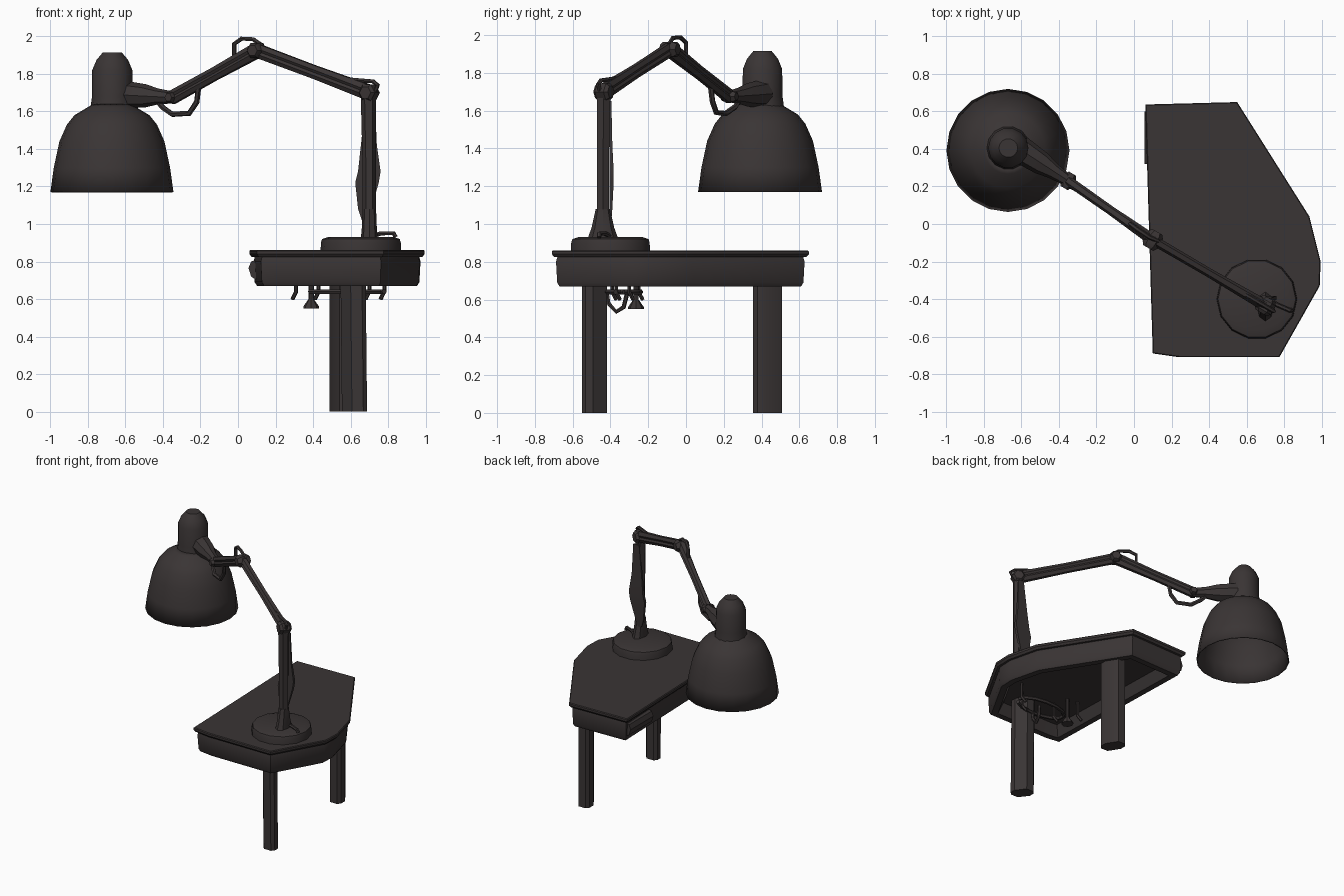
import bpy, bmesh, math
from mathutils import Vector

cube = bpy.data.objects.get("Cube")
if cube:
    bpy.data.objects.remove(cube, do_unlink=True)

dark = bpy.data.materials.new("dark_brown")
dark.use_nodes = True
colour = (0.042, 0.035, 0.035, 1)
dark.diffuse_color = colour
dark.node_tree.nodes["Principled BSDF"].inputs["Base Color"].default_value = colour


def finish(obj):
    obj.data.materials.clear()
    obj.data.materials.append(dark)
    bpy.ops.object.select_all(action='DESELECT')
    obj.select_set(True)
    bpy.context.view_layer.objects.active = obj
    if obj.type == 'CURVE':
        bpy.ops.object.convert(target='MESH')
    bpy.ops.object.shade_smooth_by_angle(angle=math.radians(35))
    return obj


def loft(name, rings, caps=True):
    """Skin a list of equally long point rings."""
    bm = bmesh.new()
    loops = [[bm.verts.new(p) for p in ring] for ring in rings]
    n = len(loops[0])
    for a, b in zip(loops, loops[1:]):
        for i in range(n):
            bm.faces.new((a[i], a[(i + 1) % n], b[(i + 1) % n], b[i]))
    if caps:
        bm.faces.new(loops[0])
        bm.faces.new(loops[-1])
    bmesh.ops.recalc_face_normals(bm, faces=bm.faces)
    mesh = bpy.data.meshes.new(name)
    bm.to_mesh(mesh)
    bm.free()
    obj = bpy.data.objects.new(name, mesh)
    bpy.context.collection.objects.link(obj)
    return finish(obj)


def ellipse(cx, cy, rx, ry, z, sides):
    turns = [2 * math.pi * i / sides for i in range(sides)]
    return [(cx + rx * math.cos(t), cy + ry * math.sin(t), z) for t in turns]


def lathe(name, centre, profile, sides, caps=True):
    return loft(name, [ellipse(*centre, r, r, z, sides) for r, z in profile], caps)


def tube(name, points, radii, res=1):
    curve = bpy.data.curves.new(name, 'CURVE')
    curve.dimensions = '3D'
    curve.bevel_depth = 1
    curve.bevel_resolution = res
    curve.use_fill_caps = True
    spline = curve.splines.new('POLY')
    spline.points.add(len(points) - 1)
    if not isinstance(radii, (list, tuple)):
        radii = [radii] * len(points)
    for sp, p, r in zip(spline.points, points, radii):
        sp.co = (*p, 1)
        sp.radius = r
    obj = bpy.data.objects.new(name, curve)
    bpy.context.collection.objects.link(obj)
    return finish(obj)


# Table top and its hollow apron, from one outline
outline = [(0.06, 0.637), (0.55, 0.65), (0.935, 0.04), (0.995, -0.20),
           (0.99, -0.33), (0.775, -0.71), (0.24, -0.71), (0.10, -0.69)]


def inset(d, z):
    pts = [Vector(p) for p in outline]
    ring = []
    for i, p in enumerate(pts):
        e1 = (p - pts[i - 1]).normalized()
        e2 = (pts[(i + 1) % len(pts)] - p).normalized()
        n1, n2 = Vector((e1.y, -e1.x)), Vector((e2.y, -e2.x))
        q = p + (n1 + n2) * d / (1 + n1.dot(n2))
        ring.append((q.x, q.y, z))
    return ring


loft("table_top", [inset(0.012, 0.825), inset(0, 0.84), inset(0, 0.855), inset(0.005, 0.861)])
loft("table_apron", [inset(0.12, 0.75), inset(0.085, 0.67), inset(0.04, 0.67),
                     inset(0.028, 0.69), inset(0.022, 0.80), inset(0.03, 0.83)])

# Bulging rail at the back end of the straight side
loft("side_rail", [[(x, y, z) for x, z in [(0.10, 0.81), (0.07, 0.80), (0.056, 0.765), (0.07, 0.72), (0.10, 0.70)]]
                   for y in (0.32, 0.60)])


# Legs, square with two opposite corners cut away
def leg(name, cx, cy, wx, wy, lean):
    section = [(-1, 0.1), (-1, 0.7), (-0.7, 1), (0.2, 1), (1, -0.1), (1, -0.7), (0.7, -1), (-0.2, -1)]

    def ring(z, dx):
        return [(cx + dx + sx * wx, cy + sy * wy, z) for sx, sy in section]
    loft(name, [ring(0, lean), ring(0.77, 0)])


leg("front_leg", 0.613, -0.485, 0.067, 0.066, 0.008)
leg("back_leg", 0.555, 0.432, 0.066, 0.077, 0)

# Clamp fittings beneath the table
lathe("clamp_screw", (0.39, -0.265), [(0.014, 0.76), (0.014, 0.60), (0.042, 0.56), (0.042, 0.55)], 8)
for i, (x, y) in enumerate([(0.31, -0.25), (0.43, -0.37), (0.70, -0.39), (0.78, -0.30)]):
    tube(f"clamp_hook_{i}", [(x, y, 0.76), (x, y, 0.64), (x - 0.02, y + 0.02, 0.60)], 0.011)
tube("clamp_ring", ellipse(0.58, -0.33, 0.2, 0.09, 0.64, 13), 0.014)
tube("clamp_loop", [(0.58, -0.42, 0.64), (0.58, -0.41, 0.58), (0.59, -0.37, 0.535),
                    (0.60, -0.33, 0.56), (0.61, -0.31, 0.64)], 0.012)

# Lamp base, foot and post
lathe("lamp_base", (0.655, -0.4), [(0.215, 0.85), (0.213, 0.90), (0.207, 0.92), (0.17, 0.932)], 14)
loft("post_foot", [ellipse(0.70, -0.44, rx, ry, z, 8) for rx, ry, z in
                   [(0.045, 0.08, 0.925), (0.04, 0.06, 0.98), (0.036, 0.038, 1.08)]])
tube("base_switch", [(0.72, -0.40, 0.935), (0.76, -0.43, 0.95), (0.83, -0.46, 0.95), (0.84, -0.46, 0.93)], 0.012)
tube("post", [(0.70, -0.44, 0.93), (0.70, -0.44, 1.3), (0.695, -0.435, 1.70)], [0.036, 0.036, 0.041])

# Slack cable hanging along the post
loft("post_cable", [[(0.70 + a, -0.405, z), (0.70 + b, -0.405, z),
                     (0.70 + b, -0.395 + d, z), (0.70 + a, -0.395 + d, z)]
                    for a, b, d, z in [(-0.04, 0.0, 0, 1.02), (-0.06, 0.01, 0.005, 1.08),
                                       (-0.075, 0.05, 0.012, 1.22), (-0.06, 0.06, 0.012, 1.28),
                                       (-0.045, 0.04, 0.005, 1.42), (-0.02, 0.03, 0, 1.65)]])

# Jointed arm: paired rods between knuckles
shoulder, elbow = Vector((0.70, -0.435, 1.70)), Vector((0.10, -0.085, 1.925))
wrist, socket = Vector((-0.35, 0.23, 1.675)), Vector((-0.61, 0.40, 1.69))


def rods(name, a, b):
    for i, dz in enumerate((-0.015, 0.015)):
        gap = Vector((0, 0, dz))
        tube(f"{name}_rod_{i}", [a + gap, (a + b) / 2 + gap, b + gap], [0.031, 0.024, 0.026])


def knuckle(name, p, r, half):
    side = Vector((0.5, 0.85, 0)) * half
    tube(name, [p - side, p - side * 0.6, p + side * 0.6, p + side], [r * 0.7, r, r, r * 0.7])


rods("lower_arm", shoulder, elbow)
rods("upper_arm", elbow, wrist)
knuckle("shoulder_joint", shoulder, 0.05, 0.045)
knuckle("elbow_joint", elbow, 0.045, 0.05)
knuckle("wrist_joint", wrist, 0.032, 0.045)
tube("lamp_neck", [wrist, wrist.lerp(socket, 0.3), wrist.lerp(socket, 0.55), socket],
     [0.032, 0.043, 0.062, 0.074], 2)

# Cable loops at the joints
tube("shoulder_cable", [(0.48, -0.31, 1.77), (0.60, -0.38, 1.77), (0.72, -0.45, 1.76),
                        (0.745, -0.465, 1.74), (0.72, -0.45, 1.68)], 0.012)
tube("elbow_cable", [(0.13, -0.09, 1.95), (0.08, -0.07, 1.985), (0.02, -0.03, 1.988),
                     (-0.02, 0.0, 1.96), (-0.02, 0.0, 1.89)], 0.012)
tube("wrist_cable", [(-0.21, 0.13, 1.73), (-0.22, 0.14, 1.65), (-0.26, 0.16, 1.59), (-0.35, 0.21, 1.585),
                     (-0.40, 0.26, 1.62), (-0.44, 0.29, 1.67)], 0.015)

# Open bell shade with its cap
shade = lathe("lamp_shade", (-0.672, 0.392), [(0.328, 1.17), (0.31, 1.30), (0.28, 1.44), (0.24, 1.53),
                                              (0.20, 1.58), (0.125, 1.625), (0.10, 1.64)], 20, caps=False)
solid = shade.modifiers.new("thickness", 'SOLIDIFY')
solid.thickness = 0.008
lathe("shade_cap", (-0.67, 0.405), [(0.118, 1.61), (0.108, 1.68), (0.107, 1.82), (0.084, 1.875), (0.05, 1.915)], 14)
